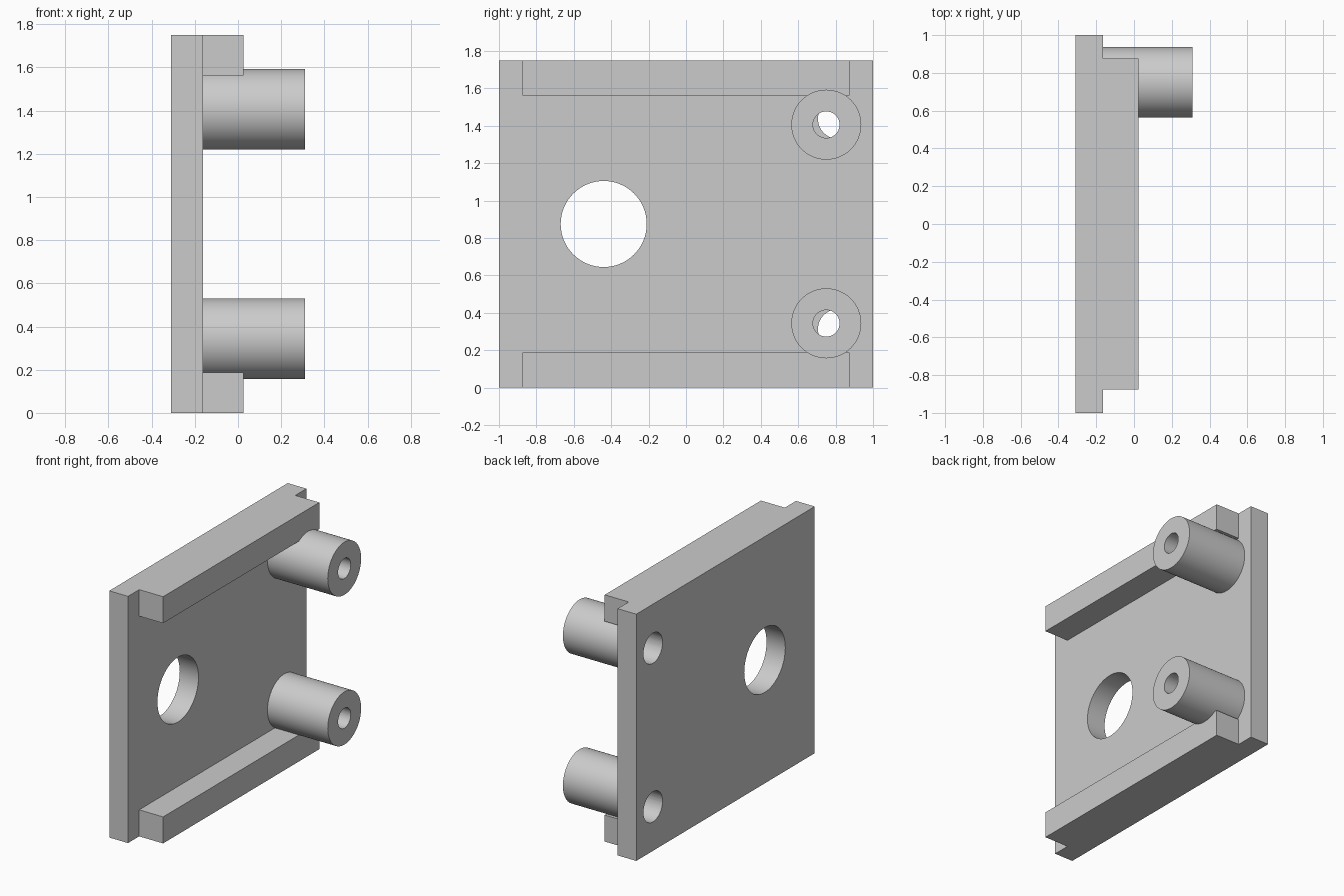
import bpy
import math

if "Cube" in bpy.data.objects:
    bpy.data.objects.remove(bpy.data.objects["Cube"], do_unlink=True)

HEIGHT = 1.75
BACK, FACE, RAIL_END, BOSS_END = -0.31, -0.163, 0.025, 0.31

grey = bpy.data.materials.new("light_grey")
grey.use_nodes = True
colour = (0.6, 0.6, 0.6, 1)
grey.diffuse_color = colour
grey.node_tree.nodes["Principled BSDF"].inputs["Base Color"].default_value = colour


def box(name, x0, x1, length, z0, z1):
    bpy.ops.mesh.primitive_cube_add(size=1, location=((x0 + x1) / 2, 0, (z0 + z1) / 2))
    ob = bpy.context.object
    ob.name = name
    ob.scale = (x1 - x0, length, z1 - z0)
    bpy.ops.object.transform_apply(location=False, rotation=False)
    ob.data.materials.append(grey)
    return ob


def rod(name, radius, x0, x1, y, z):
    bpy.ops.mesh.primitive_cylinder_add(vertices=64, radius=radius, depth=x1 - x0,
                                        location=((x0 + x1) / 2, y, z),
                                        rotation=(0, math.pi / 2, 0))
    ob = bpy.context.object
    ob.name = name
    ob.data.materials.append(grey)
    return ob


def drill(target, radius, y, z):
    # Cut a round hole right through the target along x
    cutter = rod(target.name + "_hole_cutter", radius, -0.6, 0.6, y, z)
    bpy.ops.object.select_all(action="DESELECT")
    target.select_set(True)
    bpy.context.view_layer.objects.active = target
    mod = target.modifiers.new("hole", "BOOLEAN")
    mod.operation = "DIFFERENCE"
    mod.solver = "EXACT"
    mod.object = cutter
    bpy.ops.object.modifier_apply(modifier=mod.name)
    bpy.data.objects.remove(cutter, do_unlink=True)
    bpy.ops.object.shade_smooth_by_angle(angle=math.radians(30))


# Plate with the large opening
plate = box("plate", BACK, FACE, 2, 0, HEIGHT)
drill(plate, 0.23, -0.44, HEIGHT / 2)

# Rails, bored bosses and their offset screw recesses, mirrored about mid height
for name, side in (("lower", -1), ("upper", 1)):
    mid = HEIGHT / 2
    z0, z1 = sorted((mid + side * 0.687, mid + side * mid))
    box(name + "_rail", FACE, RAIL_END, 1.75, z0, z1)
    boss_z = mid + side * 0.531
    boss = rod(name + "_boss", 0.187, FACE, BOSS_END, 0.75, boss_z)
    drill(boss, 0.071, 0.75, boss_z)
    drill(plate, 0.107, 0.8125, mid + side * 0.5625)
